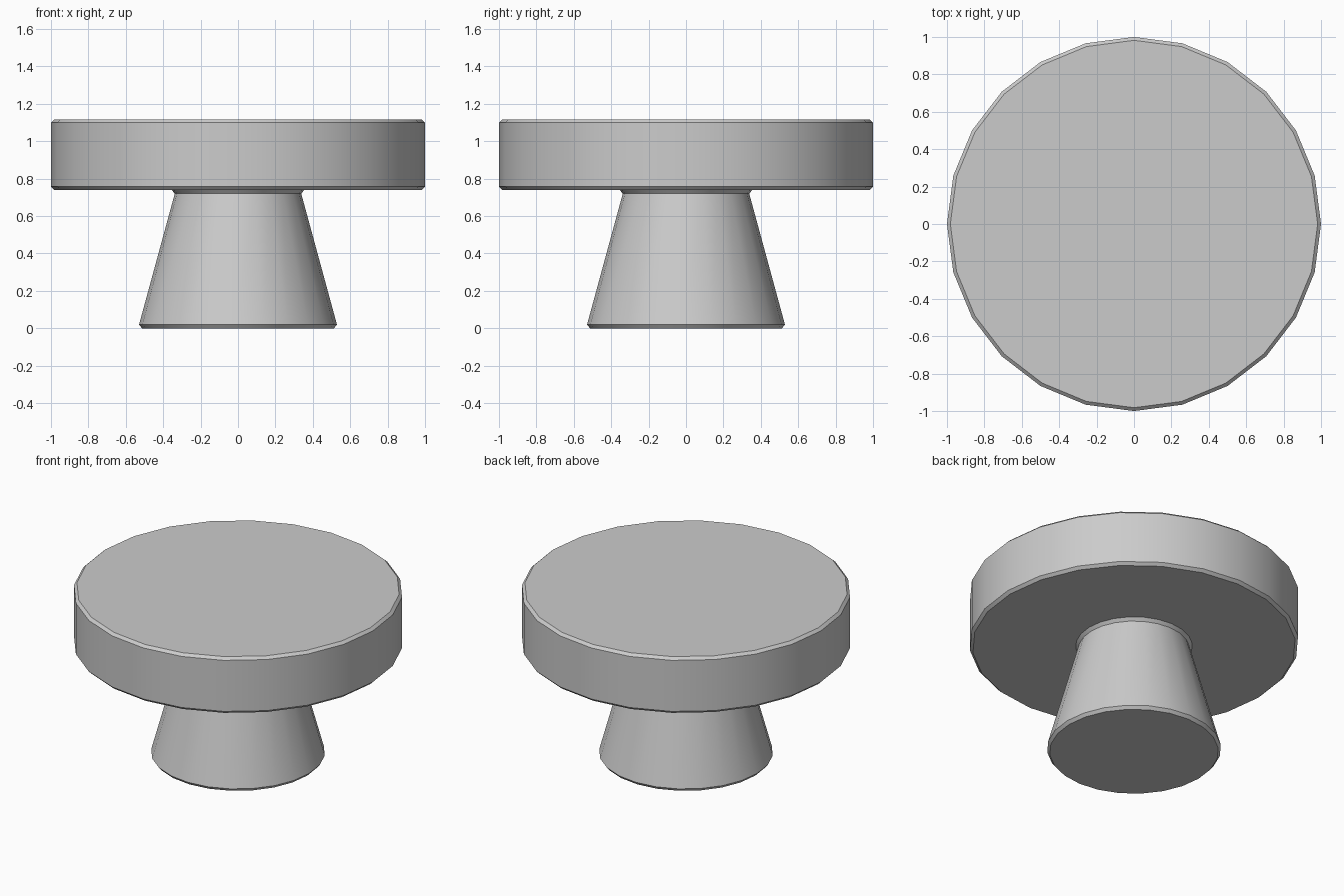
import bpy, bmesh, math

if "Cube" in bpy.data.objects:
    bpy.data.objects.remove(bpy.data.objects["Cube"])

SIDES = 24

# Outline as (radius, height): tapered foot, flared neck, chamfered disc
profile = [
    (0.513, 0.0), (0.529, 0.02),
    (0.338, 0.72), (0.355, 0.74),
    (0.982, 0.74), (1.0, 0.758),
    (1.0, 1.1), (0.982, 1.117),
]


def lathe(name, outline):
    bm = bmesh.new()
    rings = []
    for r, z in outline:
        rings.append([bm.verts.new((r * math.cos(2 * math.pi * i / SIDES),
                                    r * math.sin(2 * math.pi * i / SIDES), z))
                      for i in range(SIDES)])
    for low, high in zip(rings, rings[1:]):
        for i in range(SIDES):
            j = (i + 1) % SIDES
            bm.faces.new((low[i], low[j], high[j], high[i]))
    # Flat caps
    bm.faces.new(rings[0][::-1])
    bm.faces.new(rings[-1])
    mesh = bpy.data.meshes.new(name)
    bm.to_mesh(mesh)
    bm.free()
    obj = bpy.data.objects.new(name, mesh)
    bpy.context.collection.objects.link(obj)
    return obj


# Round knob in one piece
knob = lathe("round_knob", profile)
bpy.context.view_layer.objects.active = knob
knob.select_set(True)
bpy.ops.object.shade_smooth_by_angle(angle=math.radians(30))
